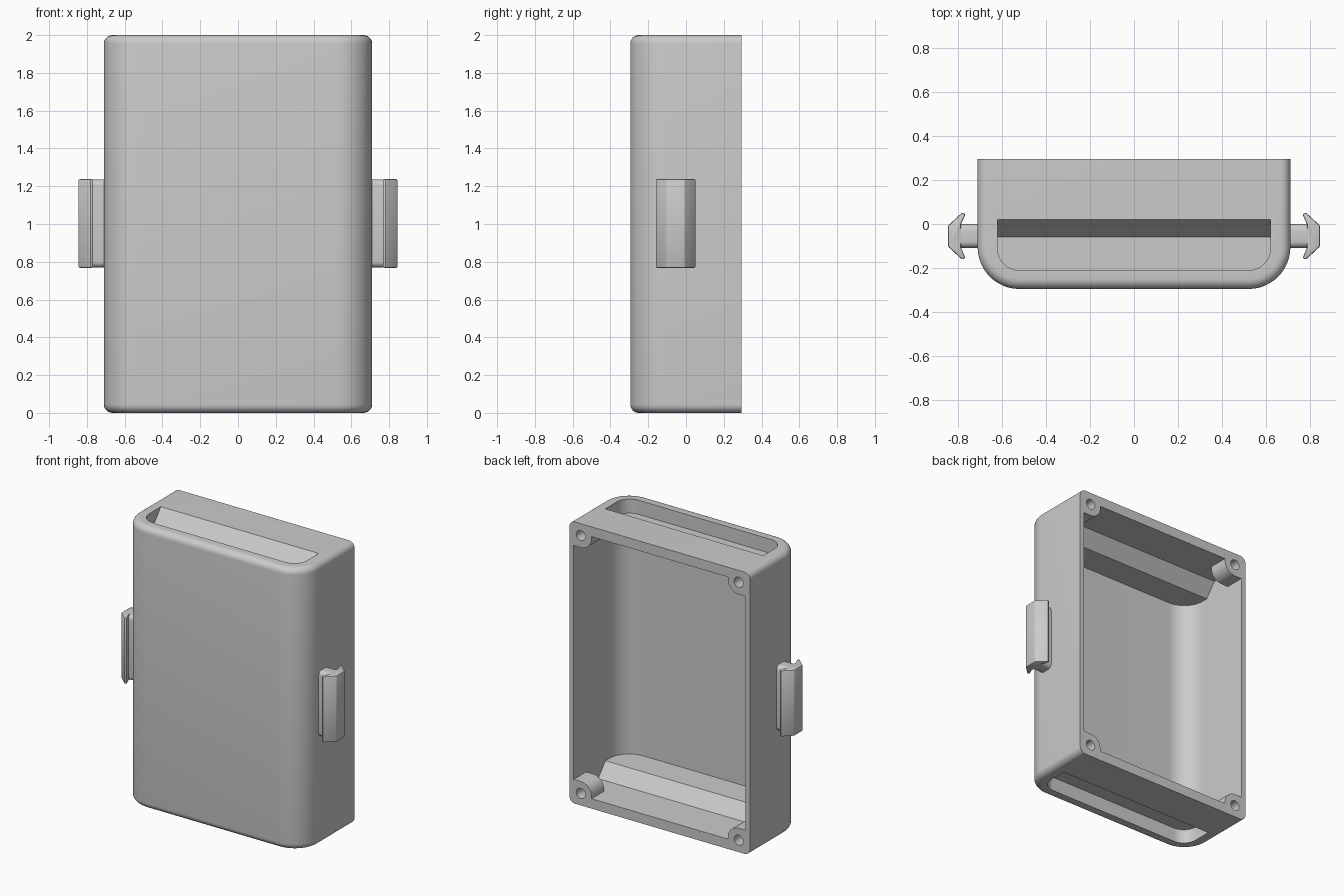
import bpy, bmesh
from math import sin, cos, pi, radians

if "Cube" in bpy.data.objects:
    bpy.data.objects.remove(bpy.data.objects["Cube"], do_unlink=True)

grey = bpy.data.materials.new("plain grey")
grey.use_nodes = True
COLOR = (0.6, 0.6, 0.6, 1)
grey.diffuse_color = COLOR
grey.node_tree.nodes["Principled BSDF"].inputs["Base Color"].default_value = COLOR


def loft(name, rings):
    """Solid skinned through rings that have equal point counts."""
    bm = bmesh.new()
    loops = [[bm.verts.new(p) for p in ring] for ring in rings]
    for a, b in zip(loops, loops[1:]):
        for i in range(len(a)):
            j = (i + 1) % len(a)
            bm.faces.new((a[i], a[j], b[j], b[i]))
    bm.faces.new(loops[0])
    bm.faces.new(loops[-1])
    bmesh.ops.recalc_face_normals(bm, faces=bm.faces)
    mesh = bpy.data.meshes.new(name)
    bm.to_mesh(mesh)
    bm.free()
    mesh.materials.append(grey)
    obj = bpy.data.objects.new(name, mesh)
    bpy.context.collection.objects.link(obj)
    return obj


def tray(w, front, back, r, z, n=12):
    """Horizontal outline with square back corners and rounded front corners."""
    half = [(w, back)]
    for i in range(n + 1):
        t = pi / 2 * i / n
        half.append((w - r + r * cos(t), front + r - r * sin(t)))
    outline = half + [(-x, y) for x, y in reversed(half)]
    return [(x, y, z) for x, y in outline]


def select(obj):
    bpy.ops.object.select_all(action='DESELECT')
    obj.select_set(True)
    bpy.context.view_layer.objects.active = obj


def combine(target, tool, operation):
    tool.hide_render = True
    mod = target.modifiers.new(operation.lower(), 'BOOLEAN')
    mod.operation, mod.object, mod.solver = operation, tool, 'EXACT'
    select(target)
    bpy.ops.object.modifier_apply(modifier=mod.name)
    bpy.data.objects.remove(tool, do_unlink=True)


def bevel(obj, width, segments):
    mod = obj.modifiers.new("bevel", 'BEVEL')
    mod.width, mod.segments = width, segments
    mod.limit_method, mod.angle_limit = 'ANGLE', radians(25)
    select(obj)
    bpy.ops.object.modifier_apply(modifier=mod.name)


def smooth(obj):
    select(obj)
    bpy.ops.object.shade_smooth_by_angle(angle=radians(30))


# Outer shell, with rounded rims at both ends
BACK, FILLET, STEPS = 0.295, 0.045, 6
layers = []
for i in range(STEPS + 1):
    t = pi / 2 * i / STEPS
    layers.append((FILLET * (1 - sin(t)), FILLET * (1 - cos(t))))
layers += [(inset, 2 - z) for inset, z in reversed(layers)]
shell = loft("case_shell", [tray(0.71 - d, -BACK + d, BACK, 0.19 - d, z)
                            for d, z in layers])

# Hollow interior, open at the back
combine(shell, loft("cavity", [tray(0.675, -0.26, 0.4, 0.155, z)
                               for z in (0.07, 1.93)]), 'DIFFERENCE')

for end in (0, 1):
    def level(z):
        return 2 - z if end else z

    # Sloped ridge inside, then the slot recessed into it from outside
    combine(shell, loft("ridge", [tray(0.69, -0.275, 0.036, 0.17, level(0.05)),
                                  tray(0.69, -0.275, -0.06, 0.17, level(0.167))]), 'UNION')
    combine(shell, loft("slot", [tray(0.62, -0.21, 0.06, 0.1, level(-0.05)),
                                 tray(0.62, -0.21, -0.06, 0.1, level(0.1))]), 'DIFFERENCE')

    # Corner screw bosses with blind holes
    for side in (-1, 1):
        corner = [(0.69, 0.03), (0.69, 0.17)]
        for i in range(9):
            t = pi / 2 * i / 8
            corner.append((0.62 - 0.085 * sin(t), 0.085 + 0.085 * cos(t)))
        corner.append((0.535, 0.03))
        combine(shell, loft("boss", [[(side * x, y, level(z)) for x, z in corner]
                                     for y in (0.155, BACK)]), 'UNION')
        circle = [(0.62 + 0.036 * cos(pi * i / 12), 0.085 + 0.036 * sin(pi * i / 12))
                  for i in range(24)]
        combine(shell, loft("hole", [[(side * x, y, level(z)) for x, z in circle]
                                     for y in (0.175, 0.35)]), 'DIFFERENCE')
smooth(shell)

# Side clips: a rounded stem carrying a barbed head
half_head = [(0.845, 0.047), (0.78, 0.107), (0.765, 0.1), (0.785, 0.053)]
head = half_head + [(x, -y) for x, y in reversed(half_head)]
stem = [(0.054, 0.77), (0.054, 1.235), (-0.054, 1.235), (-0.054, 0.77)]
for side, label in ((1, "left"), (-1, "right")):
    clip = loft(label + "_clip_head", [[(side * x, y - 0.055, z) for x, y in head]
                                       for z in (0.768, 1.237)])
    bevel(clip, 0.007, 2)
    smooth(clip)
    post = loft(label + "_clip_stem", [[(side * x, y - 0.055, z) for y, z in stem]
                                       for x in (0.69, 0.8)])
    bm = bmesh.new()
    bm.from_mesh(post.data)
    long_edges = [e for e in bm.edges
                  if abs(e.verts[0].co.x - e.verts[1].co.x) > 0.05]
    bmesh.ops.bevel(bm, geom=long_edges, offset=0.03, segments=5,
                    profile=0.5, affect='EDGES')
    bm.to_mesh(post.data)
    bm.free()
    smooth(post)
